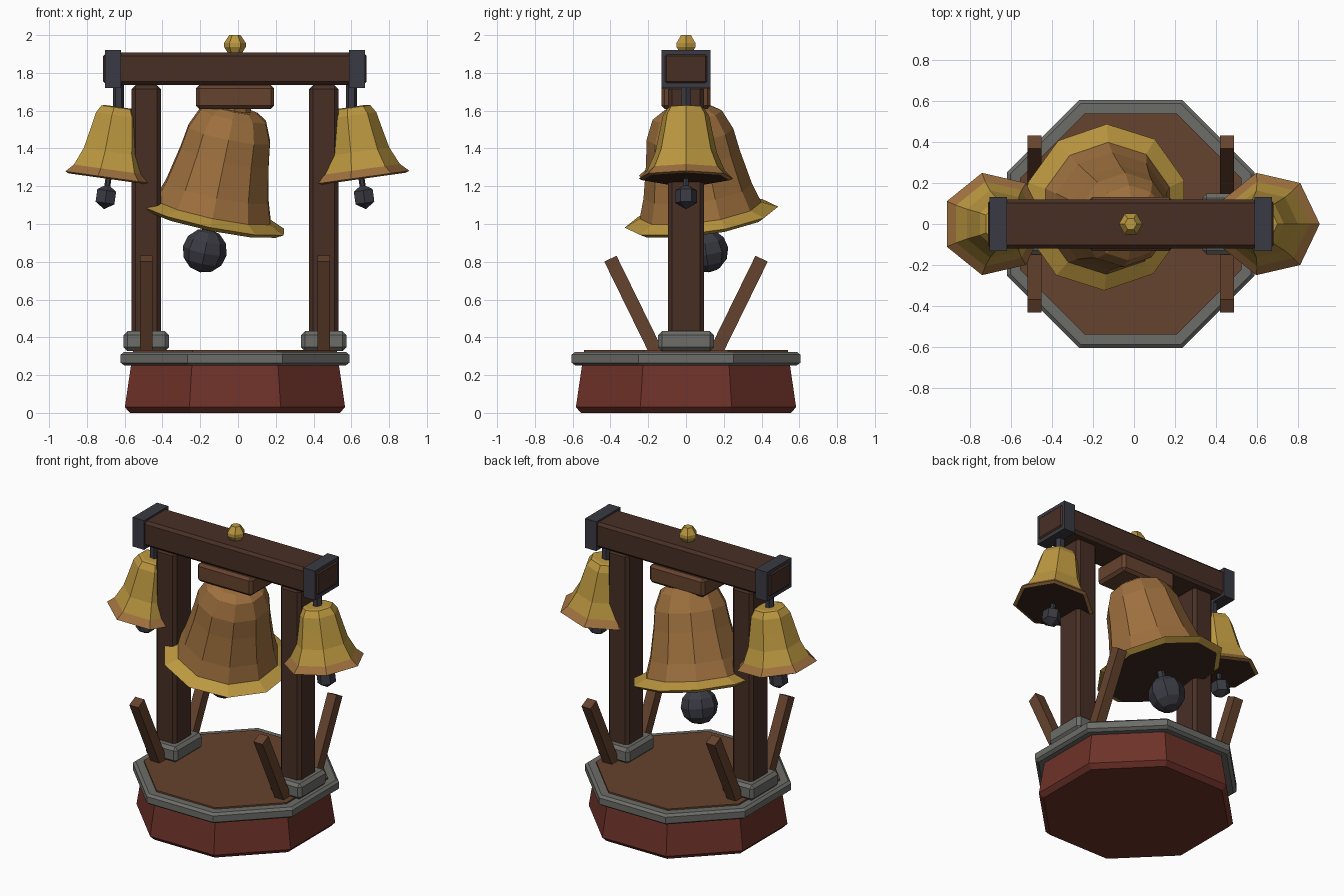
import bpy, bmesh, math
from mathutils import Vector, Matrix

if "Cube" in bpy.data.objects:
    bpy.data.objects.remove(bpy.data.objects["Cube"])

CX = -0.016  # centre line of the frame


def material(name, r, g, b):
    lin = lambda v: (v / 255 / 12.92) if v < 10 else ((v / 255 + 0.055) / 1.055) ** 2.4
    m = bpy.data.materials.new(name)
    m.diffuse_color = (lin(r), lin(g), lin(b), 1)
    m.use_nodes = True
    m.node_tree.nodes["Principled BSDF"].inputs["Base Color"].default_value = m.diffuse_color
    return m


GOLD = material("gold", 188, 152, 64)
BRONZE = material("bronze", 158, 112, 62)
DARK_WOOD = material("dark wood", 72, 47, 37)
WOOD = material("wood", 102, 67, 46)
RED = material("red paint", 110, 50, 41)
STONE = material("grey stone", 108, 108, 104)
IRON = material("dark iron", 58, 58, 67)
INSIDE = material("bell interior", 58, 38, 28)


def finish(bm, name, mats, matrix):
    bmesh.ops.recalc_face_normals(bm, faces=bm.faces[:])
    me = bpy.data.meshes.new(name)
    bm.to_mesh(me)
    bm.free()
    for m in mats:
        me.materials.append(m)
    ob = bpy.data.objects.new(name, me)
    ob.matrix_world = matrix
    bpy.context.collection.objects.link(ob)
    return ob


def box(name, centre, size, mat, bevel=0.0, rot=Matrix.Identity(4)):
    bm = bmesh.new()
    bmesh.ops.create_cube(bm, size=1, matrix=Matrix.Diagonal((*size, 1)))
    if bevel:
        bmesh.ops.bevel(bm, geom=bm.edges[:], offset=bevel, segments=1, affect='EDGES')
    return finish(bm, name, [mat], Matrix.Translation(centre) @ rot)


def lathe(name, profile, n, mats, matrix, phase=0.0, band_mats=None, cap_mat=0):
    """Rings of n points for each (radius, z); band_mats maps a band to a material slot."""
    bm = bmesh.new()
    rings = []
    for r, z in profile:
        angs = [phase + 2 * math.pi * i / n for i in range(n)]
        rings.append([bm.verts.new((r * math.cos(a), r * math.sin(a), z)) for a in angs])
    for k in range(len(rings) - 1):
        for i in range(n):
            j = (i + 1) % n
            f = bm.faces.new((rings[k][i], rings[k][j], rings[k + 1][j], rings[k + 1][i]))
            f.material_index = (band_mats or {}).get(k, 0)
    bm.faces.new(rings[0])
    bm.faces.new(rings[-1]).material_index = cap_mat
    return finish(bm, name, mats, matrix)


def ball(name, seg, rings, radius, mat, matrix):
    bm = bmesh.new()
    bmesh.ops.create_uvsphere(bm, u_segments=seg, v_segments=rings, radius=radius)
    return finish(bm, name, [mat], matrix)


def swing(pivot, sx, sy):
    """Frame at the pivot whose -z axis leans towards (sx, sy)."""
    a = Vector((sx, sy, -1)).normalized()
    q = Vector((0, 0, -1)).rotation_difference(a)
    return Matrix.Translation(pivot) @ q.to_matrix().to_4x4()


def down(t):
    return Matrix.Translation((0, 0, -t))


# octagonal base, stone rim and deck
def octagon(name, profile, mat):
    k = 1 / math.cos(math.pi / 8)
    lathe(name, [(r * k, z) for r, z in profile], 8, [mat],
          Matrix.Translation((CX, 0, 0)), math.pi / 8)


octagon("base", [(0.555, 0), (0.583, 0.03), (0.55, 0.255)], RED)
octagon("base_rim", [(0.585, 0.25), (0.605, 0.265), (0.605, 0.308), (0.588, 0.323)], STONE)
octagon("deck", [(0.54, 0.3), (0.54, 0.333)], WOOD)

# posts, footings, braces, straps and side bells
SMALL = [(0.08, 0), (0.10, -0.005), (0.126, -0.045), (0.146, -0.14), (0.168, -0.24),
         (0.212, -0.335), (0.256, -0.377), (0.235, -0.385)]
for side, s in (("left", -1), ("right", 1)):
    x = CX + s * 0.47
    box(side + "_post", (x, 0, 1.03), (0.155, 0.19, 1.41), DARK_WOOD, 0.02)
    box(side + "_footing", (x, 0, 0.38), (0.24, 0.296, 0.105), STONE, 0.02)
    for face, d in (("front", -1), ("back", 1)):
        lean = math.atan2(0.24, 0.49)
        box(f"{side}_{face}_brace", (x, d * 0.277, 0.565), (0.068, 0.072, 0.56), WOOD,
            0, Matrix.Rotation(-d * lean, 4, 'X'))
    box(side + "_beam_strap", (CX + s * 0.646, 0, 1.82), (0.086, 0.262, 0.2), IRON)
    px = CX + s * 0.617
    lathe(side + "_hanger", [(0.03, 1.6), (0.03, 1.74)], 6, [IRON], Matrix.Translation((px, 0, 0)))
    m = swing((px, 0, 1.62), s * 0.14, 0)
    lathe(side + "_bell", SMALL, 7, [GOLD, BRONZE, INSIDE], m, 0, {5: 1, 6: 1}, 2)
    lathe(side + "_clapper_rod", [(0.016, -0.45), (0.016, -0.36)], 6, [IRON], m)
    ball(side + "_clapper", 6, 3, 0.067, IRON, m @ down(0.48))

# top beam, yoke and finial
box("top_beam", (CX, 0, 1.822), (1.395, 0.24, 0.172), DARK_WOOD, 0.018)
box("bell_yoke", (CX, 0, 1.673), (0.415, 0.262, 0.126), WOOD, 0.018)
lathe("finial", [(0.034, 1.9), (0.058, 1.938), (0.058, 1.958), (0.03, 2.0)], 6, [GOLD],
      Matrix.Translation((CX, 0, 0)))

# large swinging bell with a gold lip
BIG = [(0.13, -0.012), (0.185, -0.045), (0.232, -0.15), (0.25, -0.27), (0.29, -0.46),
       (0.325, -0.565), (0.41, -0.602), (0.37, -0.625)]
m = swing((CX, 0, 1.62), -0.21, 0.14)
lathe("large_bell", BIG, 10, [BRONZE, GOLD, INSIDE], m, math.pi / 2, {5: 1, 6: 1}, 2)
lathe("large_bell_crown", [(0.085, -0.04), (0.085, 0.03)], 8, [BRONZE], m)
lathe("large_clapper_rod", [(0.025, -0.75), (0.025, -0.6)], 6, [IRON], m)
ball("large_clapper", 8, 6, 0.118, IRON, m @ down(0.785))
